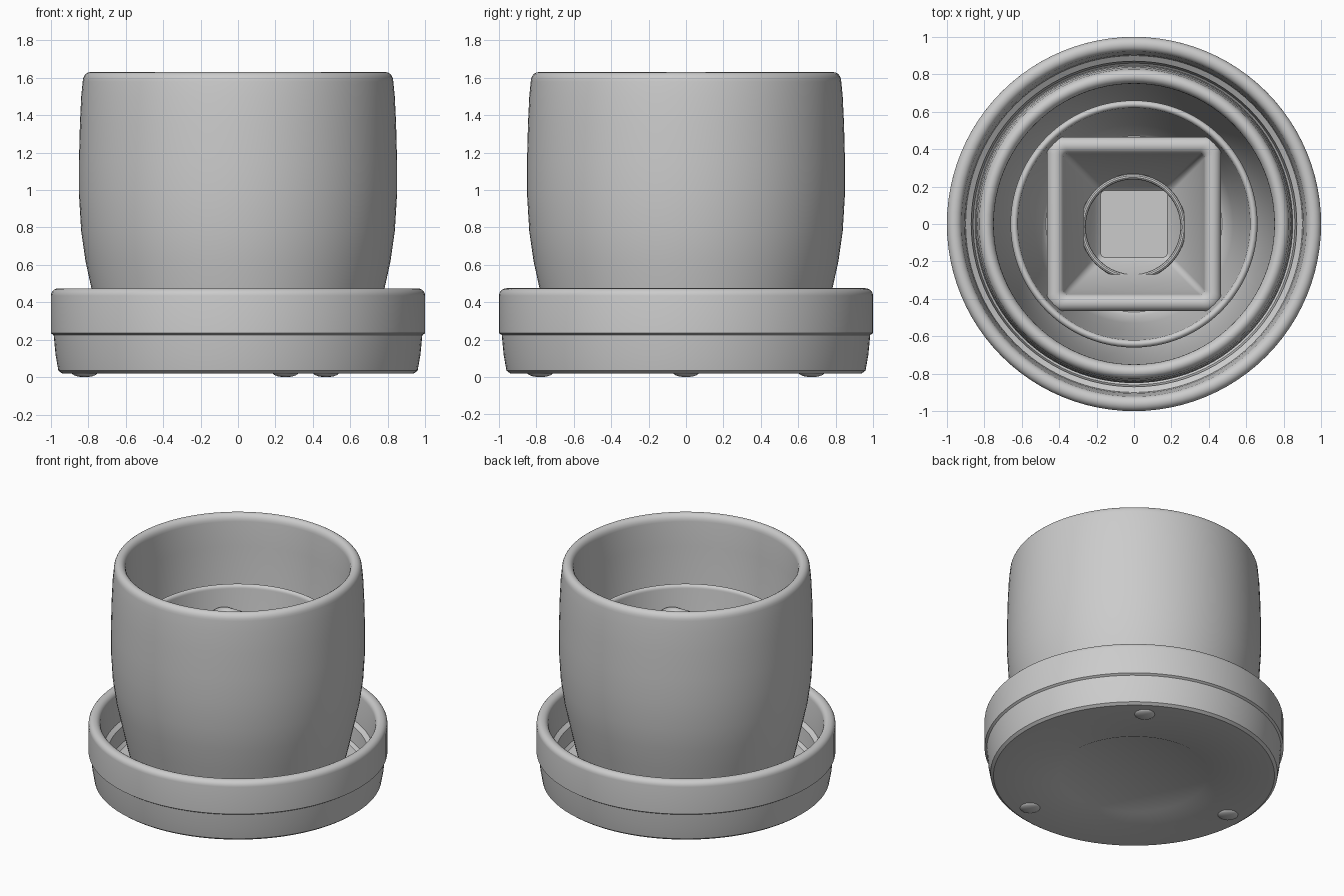
import bpy, bmesh
from math import sin, cos, pi, radians, tau

if "Cube" in bpy.data.objects:
    bpy.data.objects.remove(bpy.data.objects["Cube"])

SEG = 96


def finish(bm, name, angle=35):
    bmesh.ops.recalc_face_normals(bm, faces=bm.faces)
    me = bpy.data.meshes.new(name)
    bm.to_mesh(me)
    bm.free()
    ob = bpy.data.objects.new(name, me)
    bpy.context.collection.objects.link(ob)
    bpy.ops.object.select_all(action='DESELECT')
    ob.select_set(True)
    bpy.context.view_layer.objects.active = ob
    bpy.ops.object.shade_smooth_by_angle(angle=radians(angle))
    return ob


def loft(name, loops):
    """Skin closed loops of points and cap both ends."""
    bm = bmesh.new()
    rings = [[bm.verts.new(p) for p in loop] for loop in loops]
    n = len(rings[0])
    for a, b in zip(rings, rings[1:]):
        for i in range(n):
            j = (i + 1) % n
            bm.faces.new((a[i], a[j], b[j], b[i]))
    bm.faces.new(rings[0])
    bm.faces.new(rings[-1])
    return finish(bm, name)


def circle(r, z):
    return [(r * cos(tau * i / SEG), r * sin(tau * i / SEG), z) for i in range(SEG)]


def rounded_square(half, corner, z, steps=6):
    pts = []
    for q in range(4):
        cx = (half - corner) * (1 if q in (0, 3) else -1)
        cy = (half - corner) * (1 if q < 2 else -1)
        for k in range(steps + 1):
            a = pi / 2 * (q + k / steps)
            pts.append((cx + corner * cos(a), cy + corner * sin(a), z))
    return pts


def lathe(name, profile):
    return loft(name, [circle(r, z) for r, z in profile])


def rim(r_out, r_in, z_top, h):
    """Half-round lip running from the outer wall to the inner wall."""
    c, w = (r_out + r_in) / 2, (r_out - r_in) / 2
    return [(c + w * cos(pi * k / 10), z_top - h + h * sin(pi * k / 10)) for k in range(11)]


# Saucer: shallow recess underneath, seam round the side, inner step
lathe("saucer", [(0.50, 0.03), (0.52, 0.02), (0.94, 0.02), (0.96, 0.035),
                 (0.975, 0.12), (0.985, 0.225), (1.0, 0.235)]
      + rim(1.0, 0.92, 0.475, 0.04)
      + [(0.905, 0.32), (0.90, 0.25), (0.87, 0.23), (0.86, 0.12), (0.84, 0.10)])

# Three low feet
for i, deg in enumerate((180, -72, 55)):
    bm = bmesh.new()
    bmesh.ops.create_uvsphere(bm, u_segments=20, v_segments=10, radius=1)
    bmesh.ops.scale(bm, vec=(0.07, 0.07, 0.025), verts=bm.verts)
    t = radians(deg)
    bmesh.ops.translate(bm, vec=(0.82 * cos(t), 0.82 * sin(t), 0.025), verts=bm.verts)
    finish(bm, f"foot_{i + 1}")

# Outer pot
lathe("outer_pot", [(0.67, 0.09), (0.70, 0.12), (0.74, 0.28), (0.78, 0.46), (0.815, 0.62),
                    (0.838, 0.78), (0.85, 0.98), (0.85, 1.15), (0.845, 1.35), (0.838, 1.5)]
      + rim(0.83, 0.75, 1.63, 0.05)
      + [(0.745, 1.4), (0.73, 1.1), (0.70, 0.7), (0.65, 0.4), (0.60, 0.24), (0.56, 0.2)])

# Round inner liner
lathe("inner_cup", [(0.50, 0.2), (0.53, 0.24), (0.58, 0.5), (0.63, 0.85)]
      + rim(0.66, 0.62, 1.17, 0.025)
      + [(0.605, 1.0), (0.57, 0.75), (0.53, 0.5), (0.49, 0.34), (0.47, 0.32)])

# Square tapered pot
lip = [(h, max(0.02, 0.08 - (0.465 - h) * 0.6), z) for h, z in rim(0.465, 0.375, 1.03, 0.045)]
loft("square_pot", [rounded_square(*p) for p in
                    [(0.27, 0.05, 0.31), (0.30, 0.06, 0.36), (0.44, 0.08, 0.85)] + lip
                    + [(0.35, 0.03, 0.85), (0.21, 0.03, 0.45), (0.18, 0.03, 0.42)]])

# Thin ring low inside the square pot
bpy.ops.mesh.primitive_torus_add(major_radius=0.268, minor_radius=0.015, major_segments=64,
                                 minor_segments=10, location=(-0.005, -0.015, 0.61))
ring = bpy.context.object
ring.name = "drain_ring"
bpy.ops.object.shade_smooth_by_angle(angle=radians(35))
